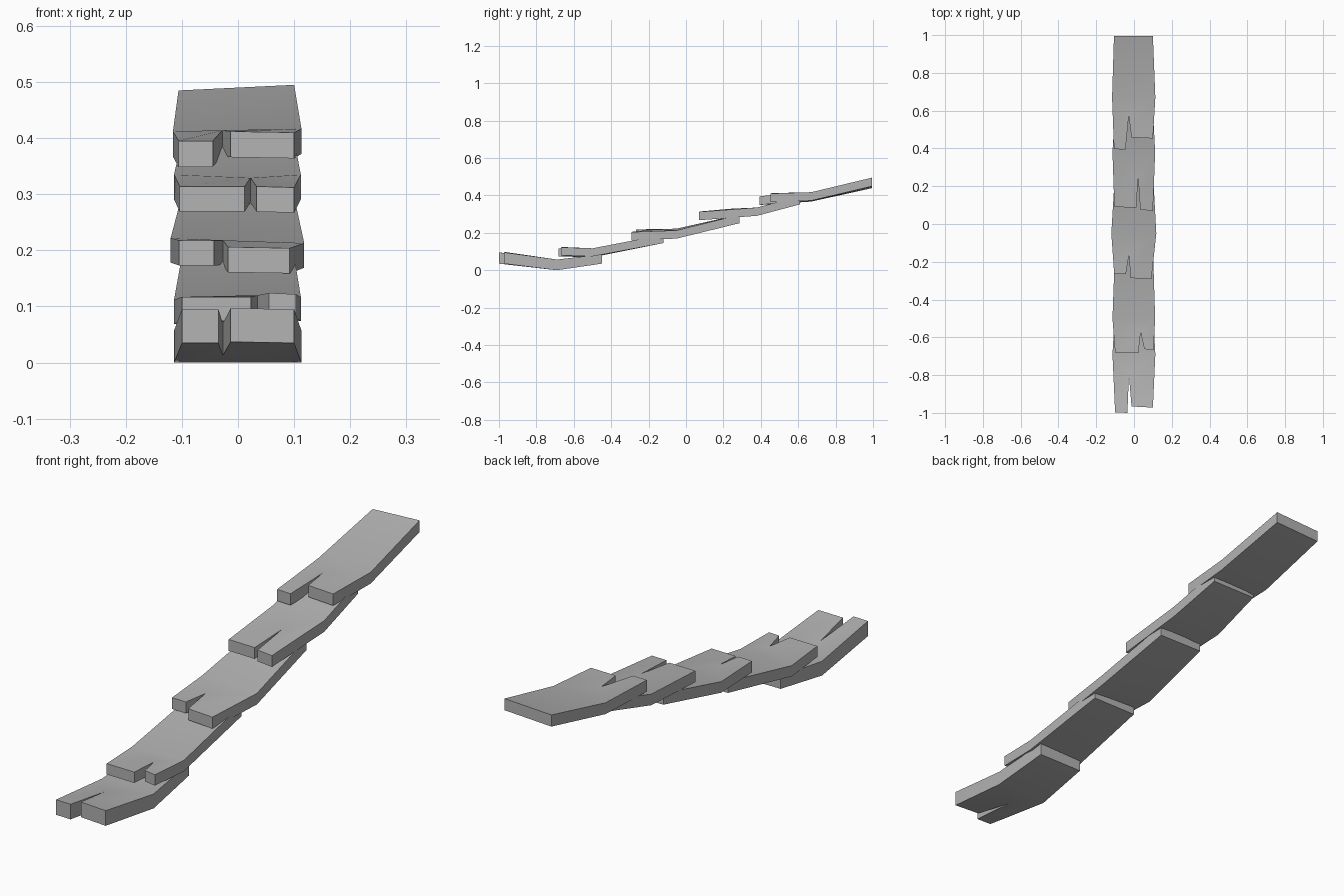
import bpy, bmesh, math

if "Cube" in bpy.data.objects:
    bpy.data.objects.remove(bpy.data.objects["Cube"])

slate = bpy.data.materials.new("slate grey")
slate.diffuse_color = (0.45, 0.45, 0.45, 1)
slate.use_nodes = True
slate.node_tree.nodes["Principled BSDF"].inputs["Base Color"].default_value = slate.diffuse_color


def shingle(name, front_l, front_r, notch, tip, mid, back, thick):
    """front_l/front_r = (x, y, top z); notch = (left x, right x);
    tip = (x, y, top z); mid/back = (left x, right x, y, left z, right z);
    thick = front, middle, back thickness."""
    tf, tm, tb = thick
    lx, ly, lz = front_l
    rx, ry, rz = front_r
    ml, mr, my, mzl, mzr = mid
    bl, br, by, bzl, bzr = back
    # outline running round the plank, with thickness at each corner
    outline = [
        ((lx, ly, lz), tf), ((notch[0], ly - 0.003, lz), tf),
        (tip, tm), ((notch[1], ry + 0.006, rz + 0.002), tf),
        ((rx, ry, rz), tf), ((mr, my, mzr), tm),
        ((br, by, bzr), tb), ((bl, by, bzl), tb), ((ml, my, mzl), tm)]
    bm = bmesh.new()
    top = [bm.verts.new(p) for p, t in outline]
    low = [bm.verts.new((p[0], p[1], p[2] - t)) for p, t in outline]
    # two lobes, the wedge behind the notch, and the tail
    for f in ((0, 1, 2, 8), (3, 4, 5, 2), (8, 2, 5), (8, 5, 6, 7)):
        bm.faces.new([top[i] for i in f])
        bm.faces.new([low[i] for i in reversed(f)])
    n = len(outline)
    for i in range(n):
        j = (i + 1) % n
        bm.faces.new((top[j], top[i], low[i], low[j]))
    bmesh.ops.recalc_face_normals(bm, faces=bm.faces)
    mesh = bpy.data.meshes.new(name)
    bm.to_mesh(mesh)
    bm.free()
    mesh.materials.append(slate)
    ob = bpy.data.objects.new(name, mesh)
    bpy.context.collection.objects.link(ob)
    bpy.ops.object.select_all(action='DESELECT')
    ob.select_set(True)
    bpy.context.view_layer.objects.active = ob
    bpy.ops.object.shade_smooth_by_angle(angle=math.radians(30))


# five overlapping planks, lowest first
shingle("shingle_1", (-0.1, -0.997, 0.095), (0.1, -0.972, 0.095),
        (-0.035, -0.013), (-0.027, -0.80, 0.07),
        (-0.114, 0.113, -0.69, 0.057, 0.057),
        (-0.1, 0.1, -0.45, 0.085, 0.085), (0.06, 0.057, 0.05))
shingle("shingle_2", (-0.1, -0.68, 0.117), (0.103, -0.668, 0.122),
        (0.023, 0.055), (0.035, -0.575, 0.12),
        (-0.114, 0.112, -0.50, 0.112, 0.117),
        (-0.1, 0.1, -0.12, 0.19, 0.19), (0.043, 0.043, 0.045))
shingle("shingle_3", (-0.105, -0.263, 0.218), (0.092, -0.292, 0.204),
        (-0.043, -0.018), (-0.027, -0.165, 0.218),
        (-0.12, 0.118, -0.05, 0.222, 0.213),
        (-0.1, 0.1, 0.285, 0.298, 0.296), (0.045, 0.044, 0.045))
shingle("shingle_4", (-0.104, 0.09, 0.314), (0.1, 0.07, 0.312),
        (0.012, 0.033), (0.022, 0.245, 0.329),
        (-0.114, 0.112, 0.38, 0.335, 0.335),
        (-0.1, 0.1, 0.61, 0.397, 0.397), (0.045, 0.044, 0.045))
shingle("shingle_5", (-0.106, 0.397, 0.395), (0.1, 0.453, 0.41),
        (-0.045, -0.013), (-0.028, 0.57, 0.414),
        (-0.116, 0.113, 0.67, 0.412, 0.417),
        (-0.106, 0.1, 0.995, 0.485, 0.495), (0.046, 0.045, 0.046))
